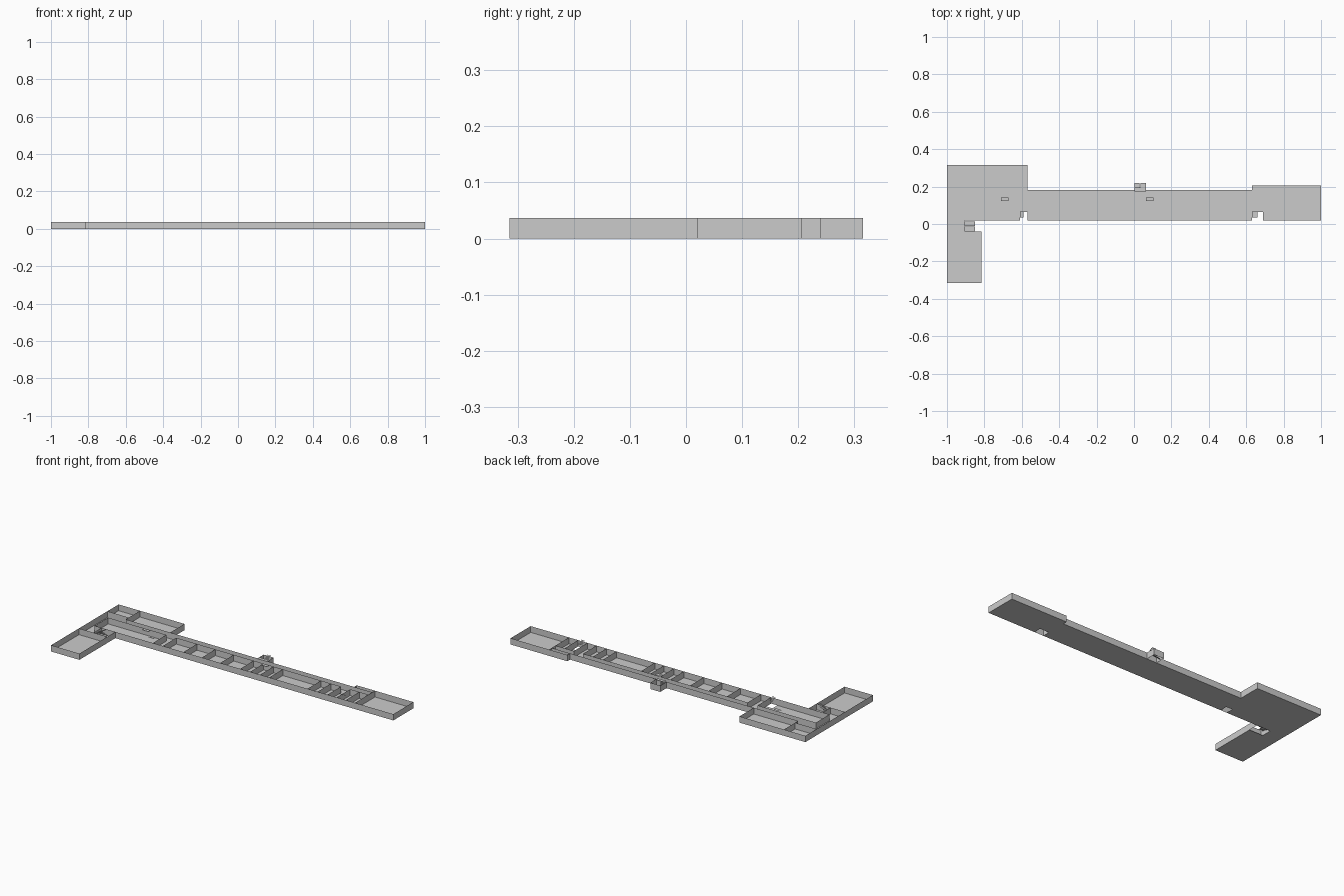
import bpy

if "Cube" in bpy.data.objects:
    bpy.data.objects.remove(bpy.data.objects["Cube"])

H = 0.037      # wall height
TOP = 0.054    # upper stair level


def make_object(name, quads):
    verts, faces = [], []
    for q in quads:
        faces.append(tuple(range(len(verts), len(verts) + 4)))
        verts += q
    mesh = bpy.data.meshes.new(name)
    mesh.from_pydata(verts, [], faces)
    obj = bpy.data.objects.new(name, mesh)
    bpy.context.collection.objects.link(obj)
    return obj


def flat(x0, y0, x1, y1, z):
    return [(x0, y0, z), (x1, y0, z), (x1, y1, z), (x0, y1, z)]


def wall(x0, y0, x1, y1):
    return [(x0, y0, 0), (x1, y1, 0), (x1, y1, H), (x0, y0, H)]


def path(points):
    return [wall(*a, *b) for a, b in zip(points, points[1:])]


# floor slab: building wings minus the stair wells
wings = [(-1, -0.315, -0.815, 0.02), (-1, 0.02, -0.57, 0.315),
         (-0.57, 0.02, 0.63, 0.182), (0.63, 0.02, 1, 0.207)]
wells = [(-0.905, -0.04, -0.815, 0.02), (-0.61, 0.02, -0.57, 0.065),
         (0.63, 0.02, 0.69, 0.065)]
boxes = wings + wells
xs = sorted({v for b in boxes for v in (b[0], b[2])})
ys = sorted({v for b in boxes for v in (b[1], b[3])})


def inside(x, y, group):
    return any(b[0] < x < b[2] and b[1] < y < b[3] for b in group)


tiles = []
for x0, x1 in zip(xs, xs[1:]):
    for y0, y1 in zip(ys, ys[1:]):
        cx, cy = (x0 + x1) / 2, (y0 + y1) / 2
        if inside(cx, cy, wings) and not inside(cx, cy, wells):
            tiles.append(flat(x0, y0, x1, y1, 0))
make_object("floor", tiles)

# perimeter walls
make_object("outer_walls", path([
    (-1, -0.315), (-0.815, -0.315), (-0.815, 0.02), (1, 0.02), (1, 0.207),
    (0.63, 0.207), (0.63, 0.182), (-0.57, 0.182), (-0.57, 0.315),
    (-1, 0.315), (-1, -0.315)]))

# corridor walls and room dividers
Y0, Y1 = 0.02, 0.146
make_object("corridor_walls", [wall(a, Y1, b, Y1) for a, b in
                               ((-0.95, -0.57), (-0.505, 0.57), (0.63, 0.75))])
make_object("room_dividers", [wall(x, Y0, x, Y1) for x in
                              (-0.95, -0.57, -0.505, -0.37, -0.25, -0.13, 0, 0.065,
                               0.13, 0.19, 0.44, 0.505, 0.57, 0.63, 0.69)])
make_object("wing_walls", [
    wall(-0.95, Y0, -0.815, Y0), wall(-1, -0.055, -0.815, -0.055),
    wall(-0.905, -0.055, -0.905, Y0),
    wall(-1, 0.21, -0.86, 0.21), wall(-0.86, 0.182, -0.86, 0.315),
    wall(-0.86, 0.182, -0.57, 0.182),
    wall(0.63, 0.182, 0.75, 0.182), wall(0.75, Y0, 0.75, 0.207)])

# projecting stair tower on the back
make_object("stair_tower_walls", path([(0, 0.182), (0, 0.24), (0.065, 0.24), (0.065, 0.182)]))


# open flights made of treads only
def flight(name, x0, y0, x1, y1, z0, z1, axis, up, n=7):
    treads = []
    for i in range(n):
        k = i if up else n - 1 - i
        z = z0 + (z1 - z0) * (i + 1) / n
        if axis == "x":
            d = (x1 - x0) / n
            treads.append(flat(x0 + k * d, y0, x0 + (k + 1) * d, y1, z))
        else:
            d = (y1 - y0) / n
            treads.append(flat(x0, y0 + k * d, x1, y0 + (k + 1) * d, z))
    make_object(name, treads)


flight("wing_stair", -0.905, -0.039, -0.85, -0.014, 0.02, TOP, "x", True)
flight("wing_stair_lower", -0.905, -0.012, -0.85, 0.013, 0, 0.02, "x", False)
flight("west_stair", -0.61, 0.036, -0.59, 0.066, 0.036, TOP, "y", False, 5)
flight("east_stair", 0.632, 0.036, 0.66, 0.066, 0.036, TOP, "y", False, 5)
flight("tower_stair", 0.036, 0.185, 0.063, 0.22, 0.033, TOP, "y", True)
flight("tower_stair_lower", 0.003, 0.185, 0.03, 0.22, 0.0, 0.033, "y", False)
make_object("tower_landing", [flat(0.003, 0.175, 0.063, 0.195, 0.039)])

# small low platforms beside the corridor
for label, x in (("west", -0.71), ("centre", 0.065)):
    make_object(label + "_platform", [flat(x, 0.122, x + 0.04, 0.142, 0.038)])
